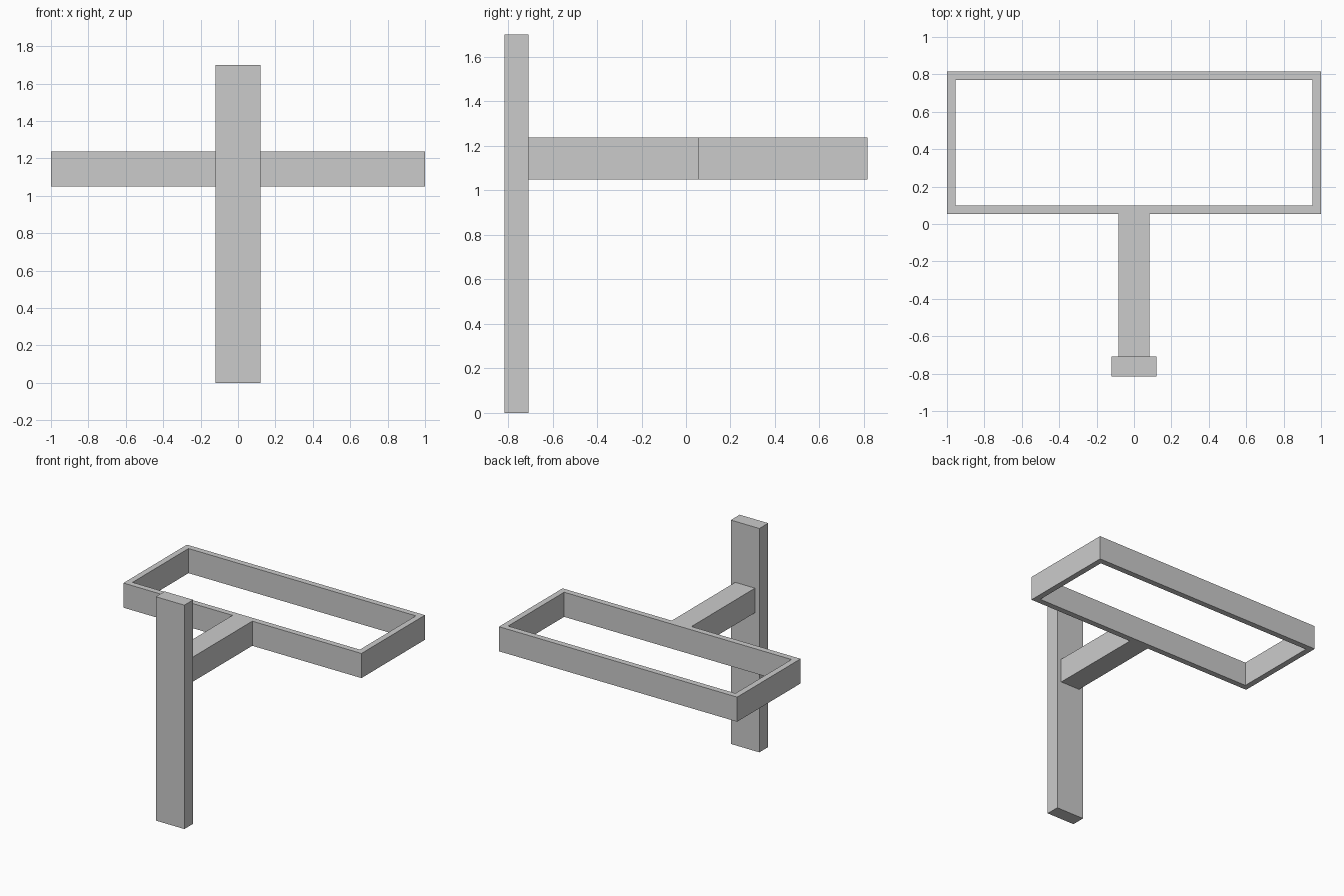
import bpy
import bmesh

if "Cube" in bpy.data.objects:
    bpy.data.objects.remove(bpy.data.objects["Cube"])


def extrude_loops(name, loops, z0, z1):
    """Fill closed outlines (outer first, then holes) and extrude them upward."""
    bm = bmesh.new()
    for loop in loops:
        verts = [bm.verts.new((x, y, z0)) for x, y in loop]
        for a, b in zip(verts, verts[1:] + verts[:1]):
            bm.edges.new((a, b))
    bmesh.ops.triangle_fill(bm, edges=bm.edges[:], use_beauty=True)
    result = bmesh.ops.extrude_face_region(bm, geom=bm.faces[:], use_keep_orig=True)
    top = [g for g in result["geom"] if isinstance(g, bmesh.types.BMVert)]
    bmesh.ops.translate(bm, verts=top, vec=(0, 0, z1 - z0))
    bmesh.ops.recalc_face_normals(bm, faces=bm.faces[:])
    mesh = bpy.data.meshes.new(name)
    bm.to_mesh(mesh)
    bm.free()
    obj = bpy.data.objects.new(name, mesh)
    bpy.context.collection.objects.link(obj)
    return obj


def rect(x, y0, y1):
    return [(-x, y0), (x, y0), (x, y1), (-x, y1)]


BACK, FRONT = 0.815, 0.053      # frame extents in y
POST_BACK = -0.709              # where the arm meets the post
WALL, ARM = 0.045, 0.083        # frame thickness, half arm width

# Upright post
extrude_loops("post", [rect(0.12, -BACK, POST_BACK)], 0, 1.7)

# Rectangular frame with its support arm, one continuous piece
outline = [(-ARM, POST_BACK), (ARM, POST_BACK), (ARM, FRONT), (1, FRONT),
           (1, BACK), (-1, BACK), (-1, FRONT), (-ARM, FRONT)]
opening = rect(1 - WALL, FRONT + WALL, BACK - WALL)
extrude_loops("frame_with_arm", [outline, opening], 1.05, 1.237)
